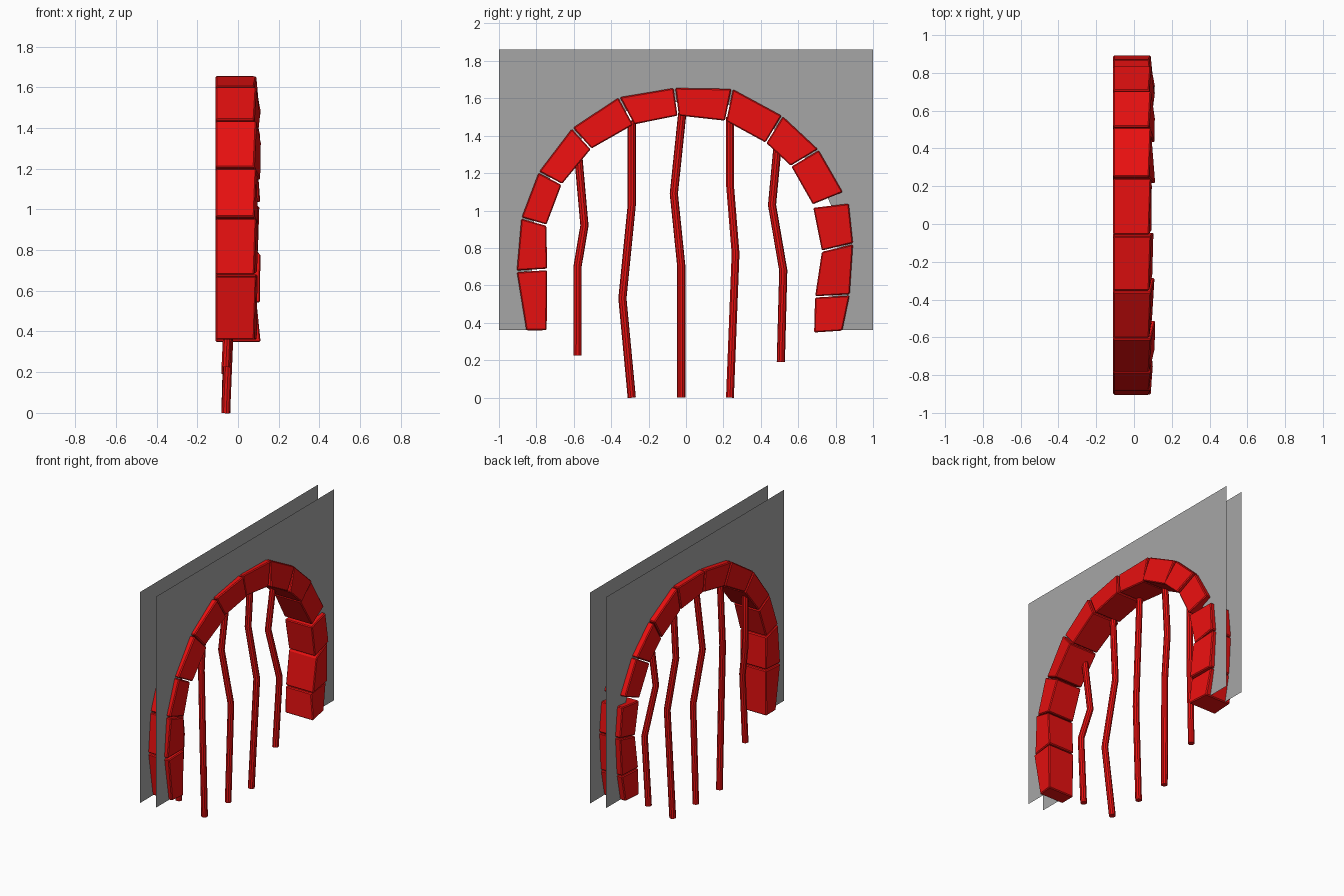
import bpy
import bmesh
import random

random.seed(4)

cube = bpy.data.objects.get("Cube")
if cube:
    bpy.data.objects.remove(cube, do_unlink=True)


def make_material(name, color):
    mat = bpy.data.materials.new(name)
    mat.use_nodes = True
    mat.diffuse_color = color
    mat.node_tree.nodes["Principled BSDF"].inputs["Base Color"].default_value = color
    return mat


RED = make_material("red stone", (0.8, 0.005, 0.005, 1))
GREY = make_material("grey wall", (0.38, 0.38, 0.38, 1))


def add_mesh(name, verts, faces, mat):
    mesh = bpy.data.meshes.new(name)
    mesh.from_pydata(verts, [], faces)
    bm = bmesh.new()
    bm.from_mesh(mesh)
    bmesh.ops.recalc_face_normals(bm, faces=bm.faces)
    bm.to_mesh(mesh)
    bm.free()
    mesh.materials.append(mat)
    obj = bpy.data.objects.new(name, mesh)
    bpy.context.collection.objects.link(obj)
    return obj


# Joints between the arch stones: (outer y, outer z, inner y, inner z)
long_run = [
    (-.853, .355, -.745, .355), (-.905, .675, -.742, .686),
    (-.88, .96, -.747, .922), (-.787, 1.205, -.665, 1.14),
    (-.608, 1.44, -.508, 1.33), (-.358, 1.605, -.28, 1.46),
    (-.062, 1.655, -.042, 1.508), (.247, 1.65, .212, 1.48),
    (.515, 1.505, .428, 1.362), (.708, 1.325, .562, 1.238),
    (.84, 1.095, .68, 1.03),
]
short_run = [
    (.87, 1.04, .68, 1.018), (.893, .823, .727, .783),
    (.875, .548, .69, .538), (.835, .355, .685, .345),
]


def lerp(a, b, t):
    return tuple(p + (q - p) * t for p, q in zip(a, b))


# Arch stones: four-sided wedges, the left face leaning and slightly uneven
def add_stone(name, start, end):
    a, b = lerp(start, end, 0.015), lerp(start, end, 0.985)
    outline = [a[:2], b[:2], b[2:], a[2:]]
    left_x = [0.08, 0.09, 0.09 + random.uniform(0, .025), 0.09 + random.uniform(0, .025)]
    verts = [(-0.11, y, z) for y, z in outline]
    verts += [(x, y, z) for x, (y, z) in zip(left_x, outline)]
    sides = [(i, (i + 1) % 4, (i + 1) % 4 + 4, i + 4) for i in range(4)]
    stone = add_mesh(name, verts, [(0, 1, 2, 3), (4, 5, 6, 7)] + sides, RED)
    bevel = stone.modifiers.new("worn edges", 'BEVEL')
    bevel.width = 0.006
    bevel.segments = 1


count = 0
for run in (long_run, short_run):
    for start, end in zip(run, run[1:]):
        count += 1
        add_stone(f"arch_stone_{count}", start, end)

# Two thin wall sheets, open beneath the middle line of the arch
opening = [((oy + iy) / 2, (oz + iz) / 2) for oy, oz, iy, iz in long_run + short_run]
opening[0] = (opening[0][0], 0.36)
opening[-1] = (opening[-1][0], 0.36)
wall = [(1, 0.36), (1, 1.86), (-1, 1.86), (-1, 0.36)] + opening
for name, x in (("left_wall", 0.055), ("right_wall", -0.07)):
    add_mesh(name, [(x, y, z) for y, z in wall], [range(len(wall))], GREY)

# Hanging bent rods: (y, z) from bottom to top
rods = [
    [(-.58, .225), (-.58, .7), (-.543, .92), (-.575, 1.28)],
    [(-.29, 0), (-.34, .53), (-.29, 1.03), (-.29, 1.48)],
    [(-.025, 0), (-.025, .7), (-.065, 1.09), (-.02, 1.52)],
    [(.235, 0), (.265, .77), (.235, 1.14), (.235, 1.5)],
    [(.507, .19), (.52, .68), (.46, 1.03), (.49, 1.35)],
]
rod_x = (-0.06, -0.038, -0.085, -0.065)
for n, path in enumerate(rods, 1):
    curve = bpy.data.curves.new("rod_path", 'CURVE')
    curve.dimensions = '3D'
    curve.bevel_depth = 0.022
    curve.bevel_resolution = 3
    curve.use_fill_caps = True
    spline = curve.splines.new('POLY')
    spline.points.add(len(path) - 1)
    for point, x, (y, z) in zip(spline.points, rod_x, path):
        point.co = (x, y, z, 1)
    helper = bpy.data.objects.new("rod_helper", curve)
    bpy.context.collection.objects.link(helper)
    bpy.context.view_layer.update()
    depsgraph = bpy.context.evaluated_depsgraph_get()
    mesh = bpy.data.meshes.new_from_object(helper.evaluated_get(depsgraph))
    bpy.data.objects.remove(helper, do_unlink=True)
    mesh.materials.clear()
    mesh.materials.append(RED)
    rod = bpy.data.objects.new(f"hanging_rod_{n}", mesh)
    bpy.context.collection.objects.link(rod)
    bpy.ops.object.select_all(action='DESELECT')
    rod.select_set(True)
    bpy.context.view_layer.objects.active = rod
    bpy.ops.object.shade_smooth_by_angle()
